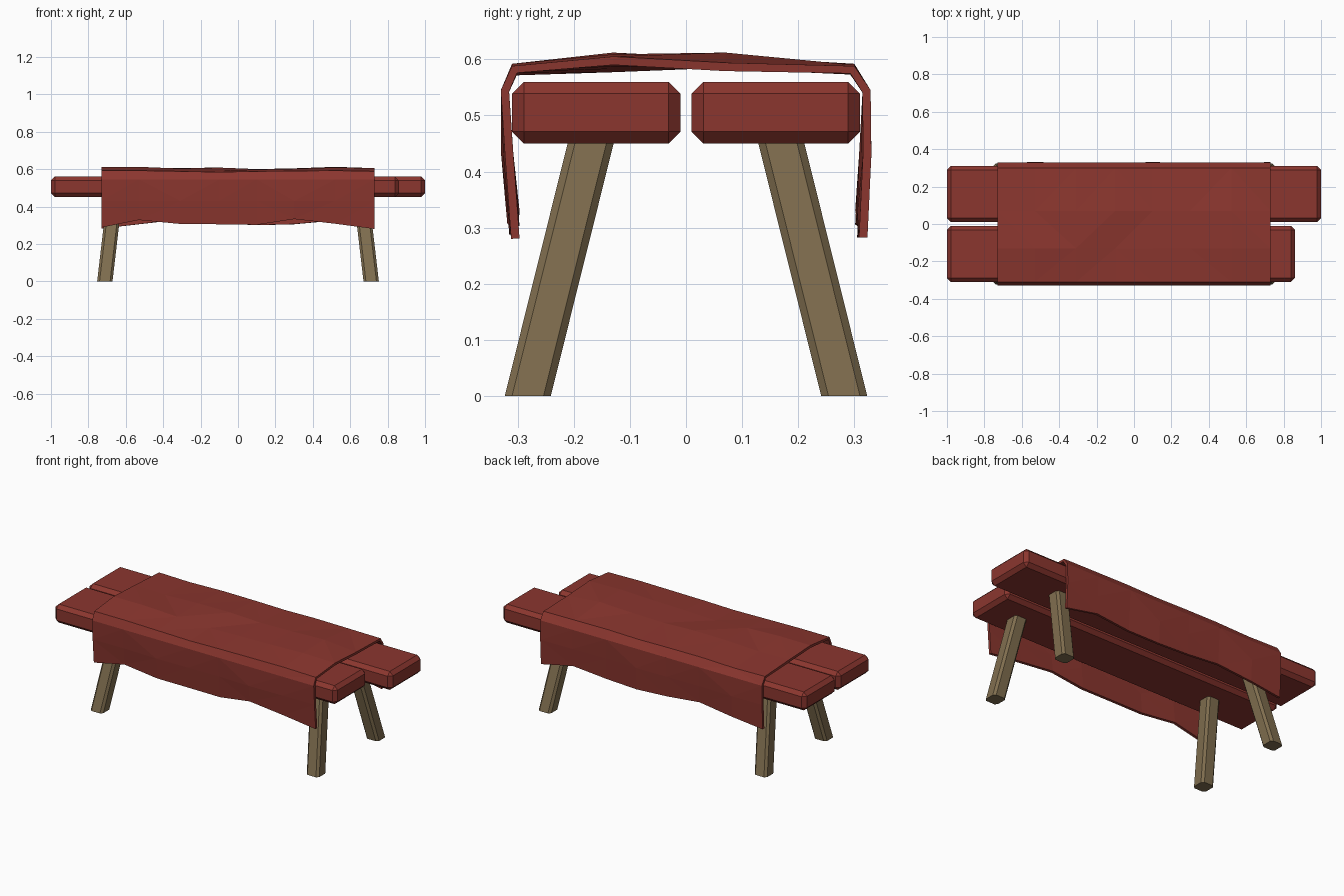
import bpy, bmesh, math
from mathutils import Vector

if "Cube" in bpy.data.objects:
    bpy.data.objects.remove(bpy.data.objects["Cube"])


def material(name, rgb):
    m = bpy.data.materials.new(name)
    m.diffuse_color = (*rgb, 1)
    m.use_nodes = True
    m.node_tree.nodes["Principled BSDF"].inputs["Base Color"].default_value = m.diffuse_color
    return m


RED = material("dark red", (0.26, 0.037, 0.028))
WOOD = material("tan wood", (0.216, 0.156, 0.078))


def finish(name, bm, mat):
    bmesh.ops.recalc_face_normals(bm, faces=bm.faces)
    mesh = bpy.data.meshes.new(name)
    bm.to_mesh(mesh)
    bm.free()
    mesh.materials.append(mat)
    ob = bpy.data.objects.new(name, mesh)
    bpy.context.collection.objects.link(ob)
    return ob


# Chamfered seat planks
def plank(name, x0, x1, y0, y1, z0=0.45, z1=0.56):
    bm = bmesh.new()
    bmesh.ops.create_cube(bm, size=1)
    for v in bm.verts:
        v.co = ((x0 + x1) / 2 + v.co.x * (x1 - x0),
                (y0 + y1) / 2 + v.co.y * (y1 - y0),
                (z0 + z1) / 2 + v.co.z * (z1 - z0))
    bmesh.ops.bevel(bm, geom=bm.edges[:], offset=0.021, segments=1,
                    affect='EDGES', profile=0.5)
    return finish(name, bm, RED)


plank("back_plank", -1.0, 1.0, 0.01, 0.31)
plank("front_plank", -1.0, 0.86, -0.31, -0.01)


# Splayed legs with chamfered corners, cut level with the ground
def leg(name, sx, sy):
    a, c = 0.041, 0.028
    ring = [(a, c), (c, a), (-c, a), (-a, c), (-a, -c), (-c, -a), (c, -a), (a, -c)]
    bm = bmesh.new()
    loops = []
    for cx, cy, z in ((0.712, 0.282, 0.0), (0.657, 0.165, 0.47)):
        loops.append([bm.verts.new((sx * (cx + u), sy * (cy + v), z)) for u, v in ring])
    low, high = loops
    bm.faces.new(low)
    bm.faces.new(high)
    for i in range(8):
        j = (i + 1) % 8
        bm.faces.new((low[i], low[j], high[j], high[i]))
    finish(name, bm, WOOD)


for side, sx in (("left", -1), ("right", 1)):
    for end, sy in (("front", -1), ("back", 1)):
        leg(f"{end}_{side}_leg", sx, sy)

# Draped cloth: wavy sheet with hanging sides
xs = [-0.73, -0.53, -0.31, -0.10, 0.10, 0.30, 0.52, 0.73]
hem_front = [0.288, 0.328, 0.307, 0.305, 0.302, 0.333, 0.308, 0.28]
hem_back = [0.282, 0.305, 0.33, 0.31, 0.30, 0.305, 0.325, 0.282]
crest_front = [0.611, 0.612, 0.603, 0.592, 0.598, 0.602, 0.609, 0.605]
crest_back = [0.602, 0.598, 0.606, 0.608, 0.600, 0.604, 0.612, 0.594]
edge_front = [0.592, 0.592, 0.588, 0.584, 0.588, 0.590, 0.592, 0.588]
edge_back = [0.590, 0.586, 0.592, 0.591, 0.588, 0.592, 0.590, 0.588]

bm = bmesh.new()
columns = []
for i, x in enumerate(xs):
    w = 0.004 * math.sin(i * 2.1)
    profile = [(-0.315 + w, hem_front[i]), (-0.326 + w, 0.43), (-0.330, 0.545),
               (-0.310, edge_front[i]), (-0.13, crest_front[i]),
               (0.07, crest_back[i]), (0.300, edge_back[i]),
               (0.329, 0.545), (0.327 + w, 0.43), (0.320 + w, hem_back[i])]
    columns.append([bm.verts.new((x, y, z)) for y, z in profile])
for a, b in zip(columns, columns[1:]):
    for j in range(len(a) - 1):
        bm.faces.new((a[j], b[j], b[j + 1], a[j + 1]))
bmesh.ops.triangulate(bm, faces=bm.faces[:])
cloth = finish("draped_cloth", bm, RED)
# Make the outer side face up, then thicken inward
mesh = cloth.data
if sum(p.normal.z * p.area for p in mesh.polygons) < 0:
    mesh.flip_normals()
thick = cloth.modifiers.new("thickness", 'SOLIDIFY')
thick.thickness = 0.015
thick.offset = -1
